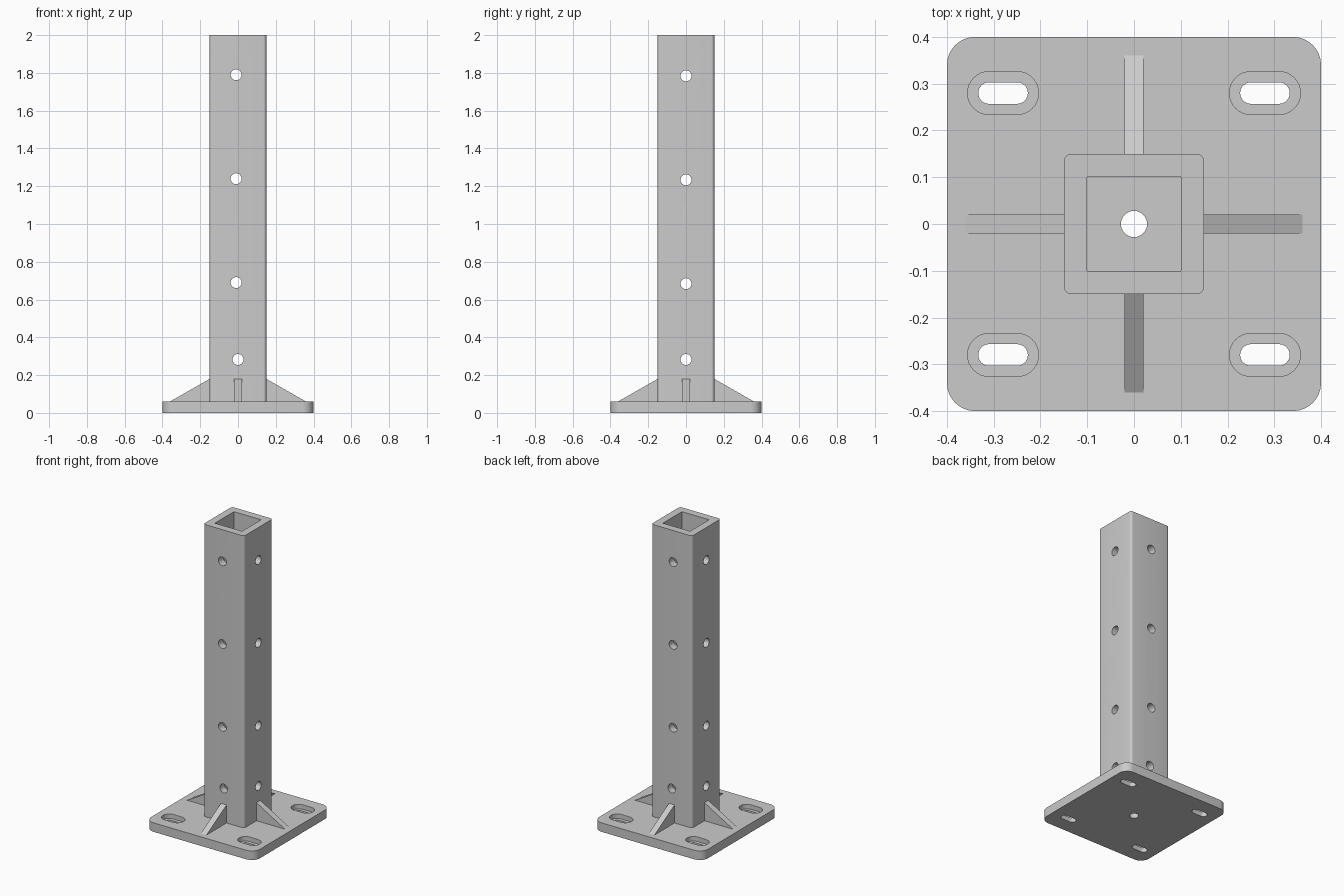
import bpy, bmesh, math
from mathutils import Matrix, Vector

if "Cube" in bpy.data.objects:
    bpy.data.objects.remove(bpy.data.objects["Cube"])

steel = bpy.data.materials.new("grey_steel")
steel.diffuse_color = (0.6, 0.6, 0.6, 1)
steel.use_nodes = True
steel.node_tree.nodes["Principled BSDF"].inputs["Base Color"].default_value = steel.diffuse_color


def prism(name, pts, z0, z1, mat=Matrix()):
    """Extrude a flat outline from z0 to z1, then transform it."""
    bm = bmesh.new()
    face = bm.faces.new([bm.verts.new((x, y, z0)) for x, y in pts])
    top = bmesh.ops.extrude_face_region(bm, geom=[face])["geom"]
    bmesh.ops.translate(bm, vec=(0, 0, z1 - z0),
                        verts=[v for v in top if isinstance(v, bmesh.types.BMVert)])
    bmesh.ops.recalc_face_normals(bm, faces=bm.faces)
    bm.transform(mat)
    me = bpy.data.meshes.new(name)
    bm.to_mesh(me)
    bm.free()
    me.materials.append(steel)
    ob = bpy.data.objects.new(name, me)
    bpy.context.collection.objects.link(ob)
    return ob


def rounded(w, h, r, n=8, cx=0, cy=0):
    """Rounded rectangle outline; r = h/2 gives a slot."""
    pts = []
    for i, (sx, sy) in enumerate([(1, 1), (-1, 1), (-1, -1), (1, -1)]):
        for k in range(n + 1):
            a = math.pi / 2 * (i + k / n)
            p = (cx + sx * (w / 2 - r) + r * math.cos(a),
                 cy + sy * (h / 2 - r) + r * math.sin(a))
            if not pts or (Vector(p) - Vector(pts[-1])).length > 1e-5:
                pts.append(p)
    if (Vector(pts[0]) - Vector(pts[-1])).length < 1e-5:
        pts.pop()
    return pts


def circle(r, n=32):
    return [(r * math.cos(2 * math.pi * k / n), r * math.sin(2 * math.pi * k / n))
            for k in range(n)]


def cut(ob, cutters):
    """Subtract every cutter, bake the result and delete the cutters."""
    for c in cutters:
        c.hide_render = True
        m = ob.modifiers.new("cut", 'BOOLEAN')
        m.operation, m.solver, m.object = 'DIFFERENCE', 'EXACT', c
    bpy.context.view_layer.update()
    dg = bpy.context.evaluated_depsgraph_get()
    me = bpy.data.meshes.new_from_object(ob.evaluated_get(dg))
    ob.modifiers.clear()
    ob.data = me
    for c in cutters:
        bpy.data.objects.remove(c)


def smooth(ob):
    bpy.ops.object.select_all(action='DESELECT')
    ob.select_set(True)
    bpy.context.view_layer.objects.active = ob
    bpy.ops.object.shade_smooth_by_angle(angle=math.radians(30))


# Base plate with centre drain hole and four recessed slots
T = 0.06
plate = prism("base_plate", rounded(0.8, 0.8, 0.06), 0, T)
cutters = [prism("drain_cutter", circle(0.028), -0.1, 0.2)]
for sx in (-1, 1):
    for sy in (-1, 1):
        x, y = sx * 0.28, sy * 0.28
        cutters.append(prism("slot_cutter", rounded(0.106, 0.046, 0.023, cx=x, cy=y), -0.1, 0.2))
        cutters.append(prism("recess_cutter", rounded(0.152, 0.092, 0.046, cx=x, cy=y), 0.03, 0.2))
cut(plate, cutters)
smooth(plate)

# Hollow square post, cross-drilled in both directions
post = prism("square_post", rounded(0.3, 0.3, 0.016, 6), T, 2.0)
bore = [(-0.1, -0.1), (0.1, -0.1), (0.1, 0.1), (-0.1, 0.1)]
cutters = [prism("bore_cutter", bore, 0, 2.2)]
for x, z in [(0, 0.283), (-0.01, 0.69), (-0.01, 1.24), (-0.01, 1.79)]:
    m = Matrix.Translation((x, 0, z)) @ Matrix.Rotation(math.pi / 2, 4, 'X')
    cutters.append(prism("front_hole_cutter", circle(0.029), -0.3, 0.3, m))
for z in (0.283, 0.684, 1.234, 1.784):
    m = Matrix.Translation((0, 0, z)) @ Matrix.Rotation(math.pi / 2, 4, 'Y')
    cutters.append(prism("side_hole_cutter", circle(0.029), -0.3, 0.3, m))
cut(post, cutters)
smooth(post)

# Four triangular stiffening ribs
stand = Matrix.Rotation(math.pi / 2, 4, 'X')
for i, side in enumerate(("right", "back", "left", "front")):
    prism(side + "_rib", [(0.15, T), (0.36, T), (0.15, 0.18)], -0.0205, 0.0205,
          Matrix.Rotation(i * math.pi / 2, 4, 'Z') @ stand)
